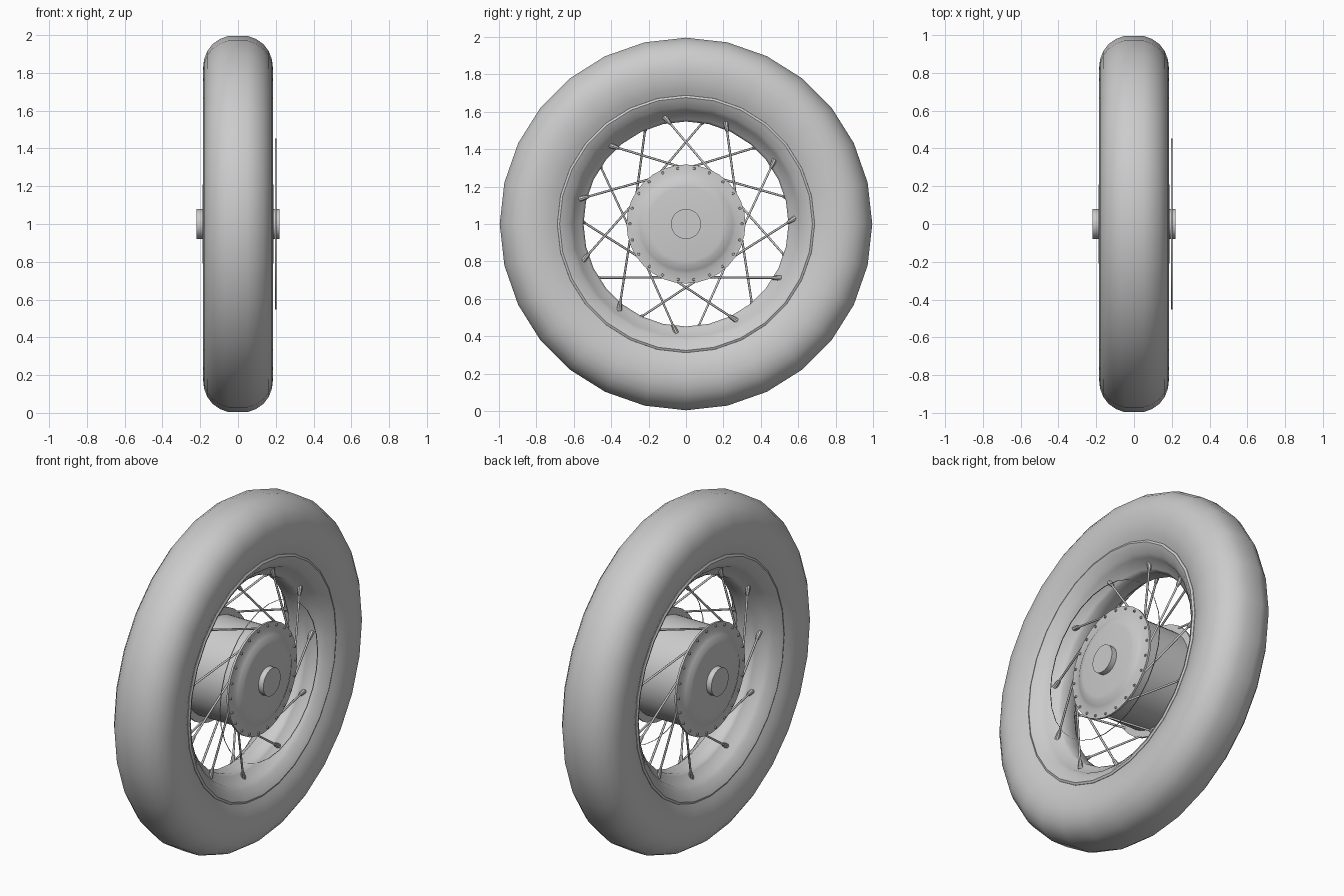
import bpy, bmesh
from math import sin, cos, pi, radians
from mathutils import Vector

old = bpy.data.objects.get("Cube")
if old:
    bpy.data.objects.remove(old, do_unlink=True)

grey = bpy.data.materials.new("plain_grey")
grey.use_nodes = True
grey.diffuse_color = (0.6, 0.6, 0.6, 1)
grey.node_tree.nodes["Principled BSDF"].inputs["Base Color"].default_value = (0.6, 0.6, 0.6, 1)

SIDES = 28
PAIRS = 11


def around(x, r, a):
    """Point at radius r and angle a about the axle."""
    return Vector((x, r * cos(a), 1 + r * sin(a)))


def finish(name, bm, angle=40):
    bmesh.ops.recalc_face_normals(bm, faces=bm.faces)
    mesh = bpy.data.meshes.new(name)
    bm.to_mesh(mesh)
    bm.free()
    obj = bpy.data.objects.new(name, mesh)
    bpy.context.collection.objects.link(obj)
    mesh.materials.append(grey)
    bpy.ops.object.select_all(action='DESELECT')
    obj.select_set(True)
    bpy.context.view_layer.objects.active = obj
    bpy.ops.object.shade_smooth_by_angle(angle=radians(angle))
    return obj


def lathe(name, profile, sides=SIDES, closed=False, caps=False, angle=40):
    """Revolve (x, radius) points about the axle."""
    bm = bmesh.new()
    rings = [[bm.verts.new(around(x, r, 2 * pi * i / sides)) for i in range(sides)]
             for x, r in profile]
    pairs = list(zip(rings, rings[1:]))
    if closed:
        pairs.append((rings[-1], rings[0]))
    for a, b in pairs:
        for i in range(sides):
            j = (i + 1) % sides
            bm.faces.new((a[i], a[j], b[j], b[i]))
    if caps:
        bm.faces.new(rings[0])
        bm.faces.new(rings[-1])
    return finish(name, bm, angle)


def rod(bm, a, b, r, r2=None, sides=6):
    """Add a capped rod from a to b."""
    d = b - a
    rot = d.to_track_quat('Z', 'Y').to_matrix().to_4x4()
    rot.translation = (a + b) / 2
    bmesh.ops.create_cone(bm, cap_ends=True, segments=sides, radius1=r,
                          radius2=r if r2 is None else r2, depth=d.length, matrix=rot)


def mirrored(half):
    return half + [(-x, r) for x, r in reversed(half)]


# Tyre: rounded carcass with nearly flat sidewalls
tyre_half = [(0.15, 0.68), (0.168, 0.72), (0.181, 0.77), (0.185, 0.825), (0.18, 0.87),
             (0.163, 0.915), (0.135, 0.952), (0.095, 0.98), (0.05, 0.996)]
lathe("tyre", mirrored(tyre_half), angle=60)

# Rim: rolled lips and a dropped centre
rim_half = [(0.14, 0.69), (0.156, 0.688), (0.162, 0.676), (0.152, 0.655), (0.128, 0.625),
            (0.11, 0.605), (0.085, 0.595), (0.06, 0.56), (0.045, 0.548)]
lathe("rim", mirrored(rim_half), angle=50)

# Hub drum with domed covers, and the axle through it
hub_half = [(0.188, 0.2), (0.185, 0.22), (0.172, 0.25), (0.162, 0.267),
            (0.16, 0.318), (0.148, 0.318), (0.146, 0.28)]
lathe("hub", mirrored(hub_half), sides=32, caps=True, angle=35)
lathe("axle", [(-0.22, 0.08), (0.22, 0.08)], sides=32, caps=True)

# Thin wire band on the left side
lathe("wire_band", [(0.197, 0.452), (0.203, 0.452)])

# Spokes, nipples and flange rivets; the two sides lean opposite ways
spokes, nipples, rivets = bmesh.new(), bmesh.new(), bmesh.new()
for side in (1, -1):
    for k in range(PAIRS):
        centre = -pi / 2 + 2 * pi * k / PAIRS
        tip_angle = centre - side * radians(5)
        root = around(side * 0.154, 0.3, tip_angle - side * radians(42))
        tip = around(side * 0.07, 0.585, tip_angle)
        along = (tip - root).normalized()
        rod(spokes, root, tip, 0.006)
        rod(nipples, tip - along * 0.045, tip, 0.01, 0.015, 8)
        rod(nipples, tip - along * 0.055, tip - along * 0.045, 0.006, 0.01, 8)
        for off in (-8, 8):
            a = centre + radians(off)
            rod(rivets, around(side * 0.155, 0.3, a), around(side * 0.168, 0.3, a), 0.009, 0.006, 8)
finish("spokes", spokes, 65)
finish("spoke_nipples", nipples)
finish("flange_rivets", rivets)
